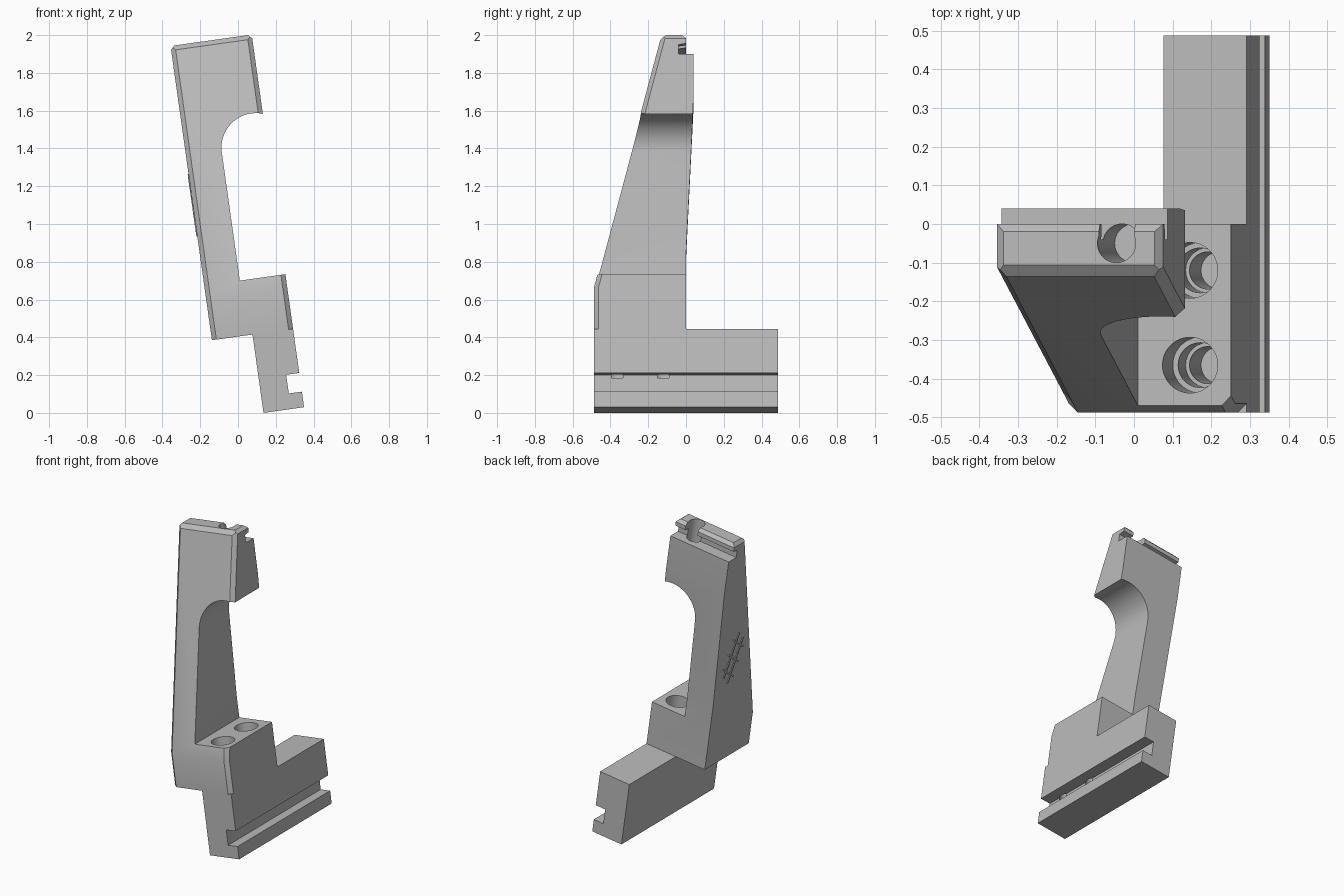
import bpy, bmesh, math
from mathutils import Matrix, Vector

cube = bpy.data.objects.get("Cube")
if cube:
    bpy.data.objects.remove(cube, do_unlink=True)

# The whole bracket leans eight degrees sideways
LEAN = Matrix.Translation((0.135, 0, 0)) @ Matrix.Rotation(math.radians(-8), 4, 'Y')
H = 0.217       # half width of the arm, full width of the foot
FRONT = -0.488
SEAM = 0.419    # height where the arm meets the foot
LEDGE = 1.889   # height of the rear ledge at the top

grey = bpy.data.materials.new("plain grey")
grey.use_nodes = True
grey.diffuse_color = (0.5, 0.5, 0.5, 1)
grey.node_tree.nodes["Principled BSDF"].inputs["Base Color"].default_value = (0.5, 0.5, 0.5, 1)


def finish(name, bm):
    bmesh.ops.recalc_face_normals(bm, faces=bm.faces)
    mesh = bpy.data.meshes.new(name)
    bm.to_mesh(mesh)
    bm.free()
    mesh.materials.append(grey)
    obj = bpy.data.objects.new(name, mesh)
    bpy.context.collection.objects.link(obj)
    obj.matrix_world = LEAN
    return obj


def prism(name, points, axis, low, high, bevel=None):
    """Extrude a profile: (x, z) points along y, or (y, z) points along x."""
    bm = bmesh.new()

    def place(p, d):
        return (p[0], d, p[1]) if axis == 'Y' else (d, p[0], p[1])
    face = bm.faces.new([bm.verts.new(place(p, low)) for p in points])
    move = Vector(place((0, 0), high - low))
    new = bmesh.ops.extrude_face_region(bm, geom=[face], use_keep_orig=True)["geom"]
    bmesh.ops.translate(bm, vec=move, verts=[v for v in new if isinstance(v, bmesh.types.BMVert)])
    bmesh.ops.recalc_face_normals(bm, faces=bm.faces)
    if bevel:
        edges = [e for e in bm.edges if bevel(e)]
        bmesh.ops.bevel(bm, geom=edges, offset=0.024, segments=1, affect='EDGES')
    return finish(name, bm)


def cylinder(name, x, y, radius, low, high):
    bm = bmesh.new()
    bmesh.ops.create_cone(bm, cap_ends=True, segments=48, radius1=radius, radius2=radius,
                          depth=high - low,
                          matrix=Matrix.Translation((x, y, (low + high) / 2)))
    return finish(name, bm)


def combine(obj, cutters, operation):
    for cutter in cutters:
        mod = obj.modifiers.new("cut", 'BOOLEAN')
        mod.operation, mod.solver, mod.object = operation, 'EXACT', cutter
    bpy.context.view_layer.update()
    graph = bpy.context.evaluated_depsgraph_get()
    mesh = bpy.data.meshes.new_from_object(obj.evaluated_get(graph))
    obj.modifiers.clear()
    obj.data = mesh


def smooth(obj):
    for poly in obj.data.polygons:
        poly.use_smooth = True
    obj.data.set_sharp_from_angle(angle=math.radians(22))


# Arm side profile: sloping front, rear ledge, undercut groove and lip
side = [(FRONT, SEAM), (FRONT, 0.64), (-0.136, 1.968), (-0.106, 1.992), (-0.02, 1.992),
        (0, 1.972), (0, 1.945), (-0.04, 1.938), (-0.04, LEDGE), (0.04, LEDGE),
        (0.04, 1.66), (0, 0.85), (0, SEAM)]


def front_corner(edge):
    a, b = (v.co for v in edge.verts)
    return max(a.y, b.y) < -0.13 and abs(a.x - b.x) < 0.001


arm = prism("arm", side, 'X', -H, H, front_corner)

# Arm front outline: shelf, slim neck and an S-curve out to the wide head
R, INNER = 0.182, -0.0265
swing = math.atan2(0.343, 0.123)
outline = [(-0.25, 0.38), (0.25, 0.38), (0.25, 0.711), (INNER, 0.711)]
steps = 16
for i in range(steps + 1):
    a = math.pi - (math.pi - swing) * i / steps
    outline.append((INNER + R + R * math.cos(a), 1.397 + R * math.sin(a)))
end = outline[-1]
center = (2 * end[0] - INNER - R, 2 * end[1] - 1.397)
for i in range(1, steps + 1):
    a = (swing - math.pi) * (1 - i / steps)
    outline.append((center[0] + (H + 0.001 - center[0]) * math.cos(a) if i == steps
                    else center[0] + R * math.cos(a), center[1] + R * math.sin(a)))
outline += [(0.25, 1.76), (0.25, 1.939), (0.177, 2.012), (-0.177, 2.012), (-0.25, 1.939)]
mask = prism("outline_cutter", outline, 'Y', -0.7, 0.3)
combine(arm, [mask], 'INTERSECT')

# Foot: long bar with a rail slot along its outer side
foot = prism("foot", [(0, 0), (H, 0), (H, 0.083), (0.147, 0.083), (0.147, 0.183),
                      (H, 0.183), (H, SEAM), (0, SEAM)], 'Y', FRONT, -FRONT)

# Stepped screw holes through the shelf into the rail slot
holes = []
for y in (-0.12, -0.365):
    for radius, low in ((0.072, 0.52), (0.058, 0.38), (0.048, 0.165)):
        holes.append(cylinder("hole_cutter", 0.11, y, radius, low, 0.8))
combine(foot, holes, 'DIFFERENCE')

# Pin hole in the head, open to the rear through the lip
pin = cylinder("pin_cutter", 0.098, -0.05, 0.05, 1.67, 2.1)
gap = prism("gap_cutter", [(0.052, LEDGE + 0.001), (0.144, LEDGE + 0.001), (0.144, 2.1),
                           (0.052, 2.1)], 'Y', -0.05, 0.1)
combine(arm, holes + [pin, gap], 'DIFFERENCE')

for part in (arm, foot):
    smooth(part)
for cutter in holes + [pin, gap, mask]:
    bpy.data.objects.remove(cutter, do_unlink=True)


# Fine crossed grip ridges on the outer side of the arm
def ridge(name, y, z, dy, dz):
    along = Vector((dy, dz))
    across = Vector((-dz, dy)).normalized() * 0.005
    mid = Vector((y, z))
    corners = [mid - along - across, mid + along - across,
               mid + along + across, mid - along + across]
    prism(name, [tuple(c) for c in corners], 'X', -H - 0.005, -H + 0.002)


for i in range(3):
    y, z = -0.12 - 0.035 * i, 1.05 + 0.09 * i
    ridge("grip_ridge_cross", y, z, 0.06, 0.045)
    for shift in (-0.025, 0.025):
        ridge("grip_ridge_long", y + shift, z + shift, 0.02, -0.05)
